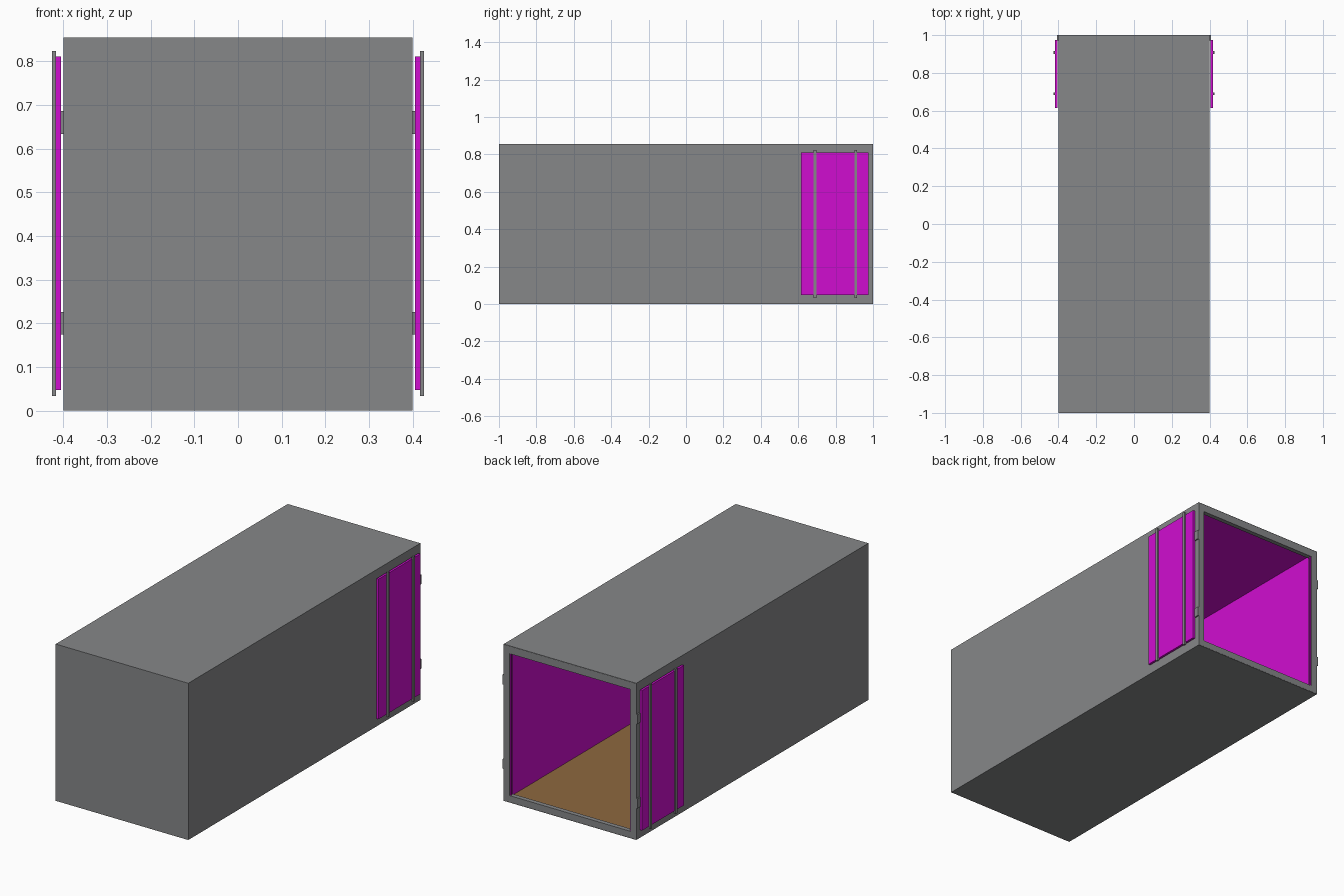
import bpy, bmesh
from mathutils import Vector

if "Cube" in bpy.data.objects:
    bpy.data.objects.remove(bpy.data.objects["Cube"])

def material(name, rgb):
    m = bpy.data.materials.new(name)
    m.diffuse_color = (*rgb, 1)
    m.use_nodes = True
    m.node_tree.nodes["Principled BSDF"].inputs["Base Color"].default_value = m.diffuse_color
    return m

GREY = material("steel grey", (0.24, 0.245, 0.25))
MAGENTA = material("magenta paint", (0.63, 0.004, 0.63))
BROWN = material("plywood brown", (0.27, 0.14, 0.05))

def boxes(name, mat, spans):
    """One object from boxes given as ((x0, x1), (y0, y1), (z0, z1))."""
    bm = bmesh.new()
    for span in spans:
        lo, hi = Vector(s[0] for s in span), Vector(s[1] for s in span)
        verts = bmesh.ops.create_cube(bm, size=1)["verts"]
        for v in verts:
            v.co = Vector((lo[i] + (v.co[i] + 0.5) * (hi[i] - lo[i])) for i in range(3))
    me = bpy.data.meshes.new(name)
    bm.to_mesh(me)
    bm.free()
    me.materials.append(mat)
    ob = bpy.data.objects.new(name, me)
    bpy.context.collection.objects.link(ob)
    return ob

W, L, H = 0.40, 1.0, 0.855

def shell(name, mat, inset, t, floor=True):
    """Thin open-backed box, inset from the outside."""
    w, y0, z0, z1 = W - inset, -L + inset, inset, H - inset
    y1 = L - max(inset, 0.0)
    spans = [((-w, -w + t), (y0, y1), (z0, z1)),
             ((w - t, w), (y0, y1), (z0, z1)),
             ((-w + t, w - t), (y0, y0 + t), (z0, z1)),
             ((-w + t, w - t), (y0 + t, y1), (z1 - t, z1))]
    if floor:
        spans.append(((-w + t, w - t), (y0 + t, y1), (z0, z0 + t)))
    return boxes(name, mat, spans)

# container body, coloured lining and floor
shell("outer_shell", GREY, 0.0, 0.002)
shell("inner_lining", MAGENTA, 0.002, 0.001, floor=False)
boxes("plywood_floor", BROWN, [((-0.397, 0.397), (-0.997, 0.975), (0.002, 0.004))])

def ring(name, mat, xo, zo0, zo1, xi, zi0, zi1, y0, y1):
    """Rectangular frame around the opening."""
    return boxes(name, mat, [
        ((-xo, -xi), (y0, y1), (zo0, zo1)), ((xi, xo), (y0, y1), (zo0, zo1)),
        ((-xi, xi), (y0, y1), (zo0, zi0)), ((-xi, xi), (y0, y1), (zi1, zo1))])

# door frame
ring("door_frame", GREY, 0.3975, 0.0025, 0.8525, 0.365, 0.038, 0.812, 0.975, 1.0)

# opened doors, folded flat against the sides
for side, s in (("right", 1), ("left", -1)):
    def xs(a, b):
        return tuple(sorted((a * s, b * s)))
    boxes(side + "_door", MAGENTA, [(xs(0.406, 0.418), (0.615, 0.975), (0.047, 0.811))])
    boxes(side + "_lock_bars", GREY,
          [(xs(0.417, 0.426), (y - 0.007, y + 0.007), (0.033, 0.824)) for y in (0.69, 0.908)])
    boxes(side + "_hinges", GREY,
          [(xs(0.399, 0.407), (0.972, 1.0), (z - 0.026, z + 0.026)) for z in (0.2, 0.66)])
    # painted inner jamb edge
    boxes(side + "_jamb_edge", MAGENTA, [(xs(0.359, 0.365), (0.985, 0.995), (0.038, 0.812))])
